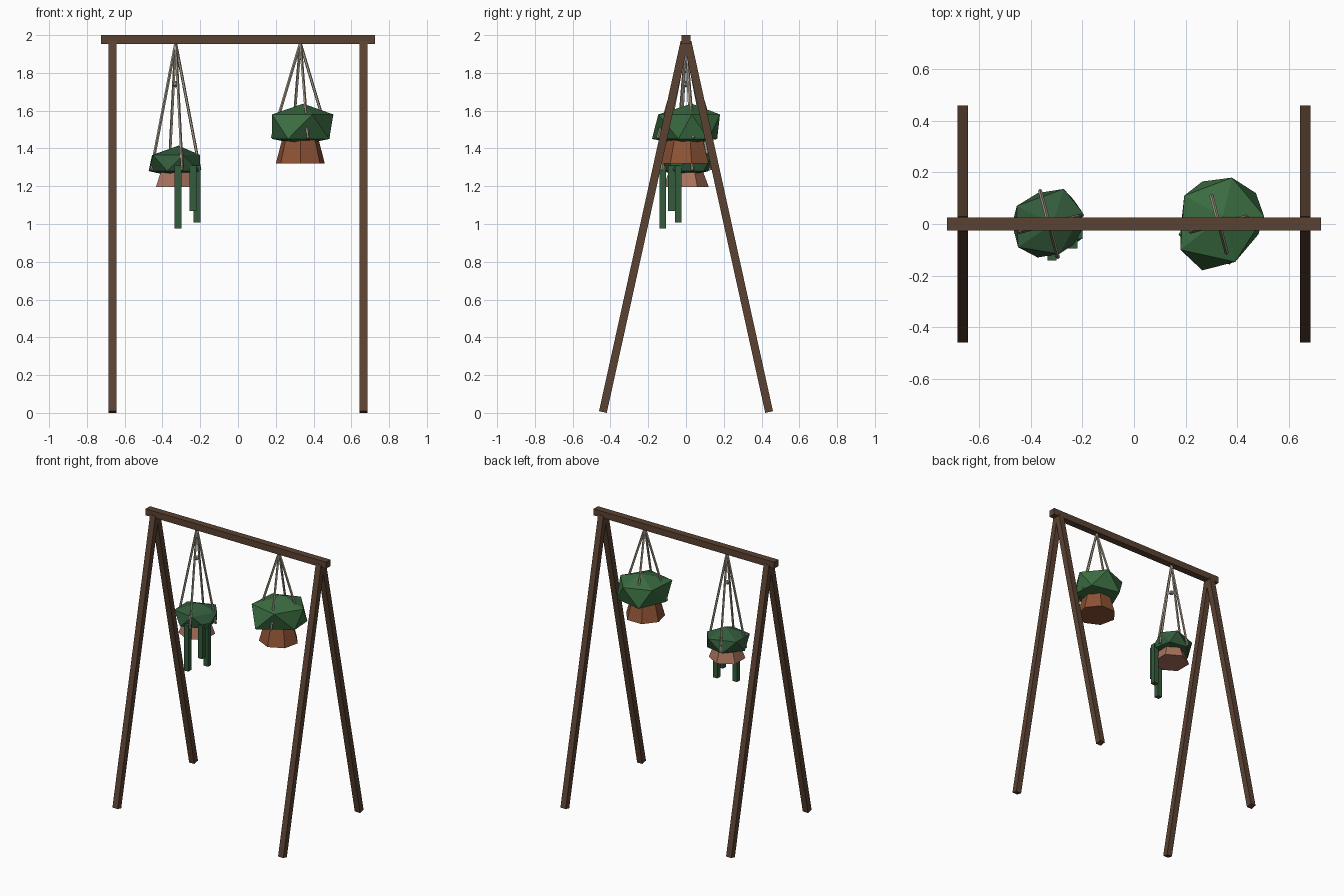
import bpy, bmesh, math
from mathutils import Vector

if "Cube" in bpy.data.objects:
    bpy.data.objects.remove(bpy.data.objects["Cube"])


def material(name, rgb):
    m = bpy.data.materials.new(name)
    m.diffuse_color = (*rgb, 1)
    m.use_nodes = True
    m.node_tree.nodes["Principled BSDF"].inputs["Base Color"].default_value = m.diffuse_color
    return m


WOOD = material("wood", (0.105, 0.055, 0.032))
ROPE = material("rope", (0.40, 0.35, 0.27))
CLAY = material("clay", (0.27, 0.085, 0.035))
PALE_CLAY = material("pale_clay", (0.40, 0.17, 0.11))
LEAF = material("leaf", (0.042, 0.15, 0.052))
DARK_LEAF = material("dark_leaf", (0.033, 0.105, 0.045))


def finish(bm, name, mat):
    bmesh.ops.recalc_face_normals(bm, faces=bm.faces[:])
    me = bpy.data.meshes.new(name)
    bm.to_mesh(me)
    bm.free()
    me.materials.append(mat)
    ob = bpy.data.objects.new(name, me)
    bpy.context.collection.objects.link(ob)
    return ob


def box(name, size, loc, mat):
    bm = bmesh.new()
    bmesh.ops.create_cube(bm, size=1)
    bmesh.ops.scale(bm, vec=size, verts=bm.verts)
    ob = finish(bm, name, mat)
    ob.location = loc
    return ob


def cone(name, sides, r1, r2, z1, z2, x, mat):
    # first corner points to the front (-y)
    bm = bmesh.new()
    rings = [[bm.verts.new((x + r * math.sin(math.tau * i / sides),
                            -r * math.cos(math.tau * i / sides), z)) for i in range(sides)]
             for r, z in ((r1, z1), (r2, z2))]
    lo, hi = rings
    bm.faces.new(lo)
    bm.faces.new(hi)
    for i in range(sides):
        j = (i + 1) % sides
        bm.faces.new((lo[i], lo[j], hi[j], hi[i]))
    return finish(bm, name, mat)


def foliage(name, outline, top, bottom, z_up, z_low, mat):
    # irregular icosahedron: outline points alternate upper and lower ring
    bm = bmesh.new()
    v = [bm.verts.new((x, y, z_low if i % 2 else z_up)) for i, (x, y) in enumerate(outline)]
    t, b = bm.verts.new(top), bm.verts.new(bottom)
    for i in range(10):
        bm.faces.new((v[i], v[(i + 1) % 10], v[(i + 2) % 10]))
        bm.faces.new((v[i], v[(i + 2) % 10], b if i % 2 else t))
    return finish(bm, name, mat)


def rod(name, a, b, r, mat):
    a, b = Vector(a), Vector(b)
    bm = bmesh.new()
    bmesh.ops.create_cone(bm, cap_ends=True, segments=5, radius1=r, radius2=r, depth=(b - a).length)
    ob = finish(bm, name, mat)
    ob.location = (a + b) / 2
    ob.rotation_euler = (b - a).to_track_quat('Z', 'Y').to_euler()
    return ob


# A-frame stand
box("top_beam", (1.45, 0.05, 0.047), (0, 0, 1.9765), WOOD)
for sx in (-1, 1):
    for sy in (-1, 1):
        y0, z0, y1, z1 = 0.44, 0.0045, 0.008, 1.965
        leg = box("leg", (0.042, 0.042, math.hypot(y0 - y1, z1 - z0)),
                  (0.665 * sx, sy * (y0 + y1) / 2, (z0 + z1) / 2), WOOD)
        leg.rotation_euler.x = sy * math.atan2(y0 - y1, z1 - z0)

# hanging pots
cone("right_pot", 7, 0.133, 0.093, 1.32, 1.47, 0.33, CLAY)
cone("left_pot", 6, 0.121, 0.082, 1.195, 1.30, -0.33, PALE_CLAY)

# foliage
foliage("right_foliage",
        [(.505, .03), (.473, .12), (.38, .18), (.265, .165), (.195, .11),
         (.18, -.03), (.18, -.10), (.265, -.18), (.393, -.147), (.483, -.04)],
        (.345, .03, 1.637), (.335, 0, 1.42), 1.58, 1.45, LEAF)
foliage("left_foliage",
        [(-.2, .045), (-.235, .095), (-.273, .136), (-.374, .12), (-.455, .07),
         (-.473, 0), (-.45, -.09), (-.374, -.13), (-.289, -.116), (-.205, -.06)],
        (-.315, 0, 1.415), (-.335, 0, 1.25), 1.365, 1.28, DARK_LEAF)

# four ropes per pot
for side, x, r, z in (("right", 0.33, 0.155, 1.455), ("left", -0.33, 0.133, 1.285)):
    for k in range(4):
        a = math.radians(15 + 90 * k)
        rod(side + "_rope", (x, 0, 1.957),
            (x + r * math.cos(a), r * math.sin(a), z), 0.008, ROPE)

# knot on the longer ropes
bm = bmesh.new()
bmesh.ops.create_icosphere(bm, subdivisions=1, radius=0.018)
finish(bm, "rope_knot", ROPE).location = (-0.33, 0, 1.74)

# trailing vines
for x, y, z in ((-0.318, -0.123, 0.976), (-0.238, -0.077, 1.07), (-0.217, -0.041, 1.007)):
    box("vine", (0.036, 0.036, 1.31 - z), (x, y, (1.31 + z) / 2), DARK_LEAF)
